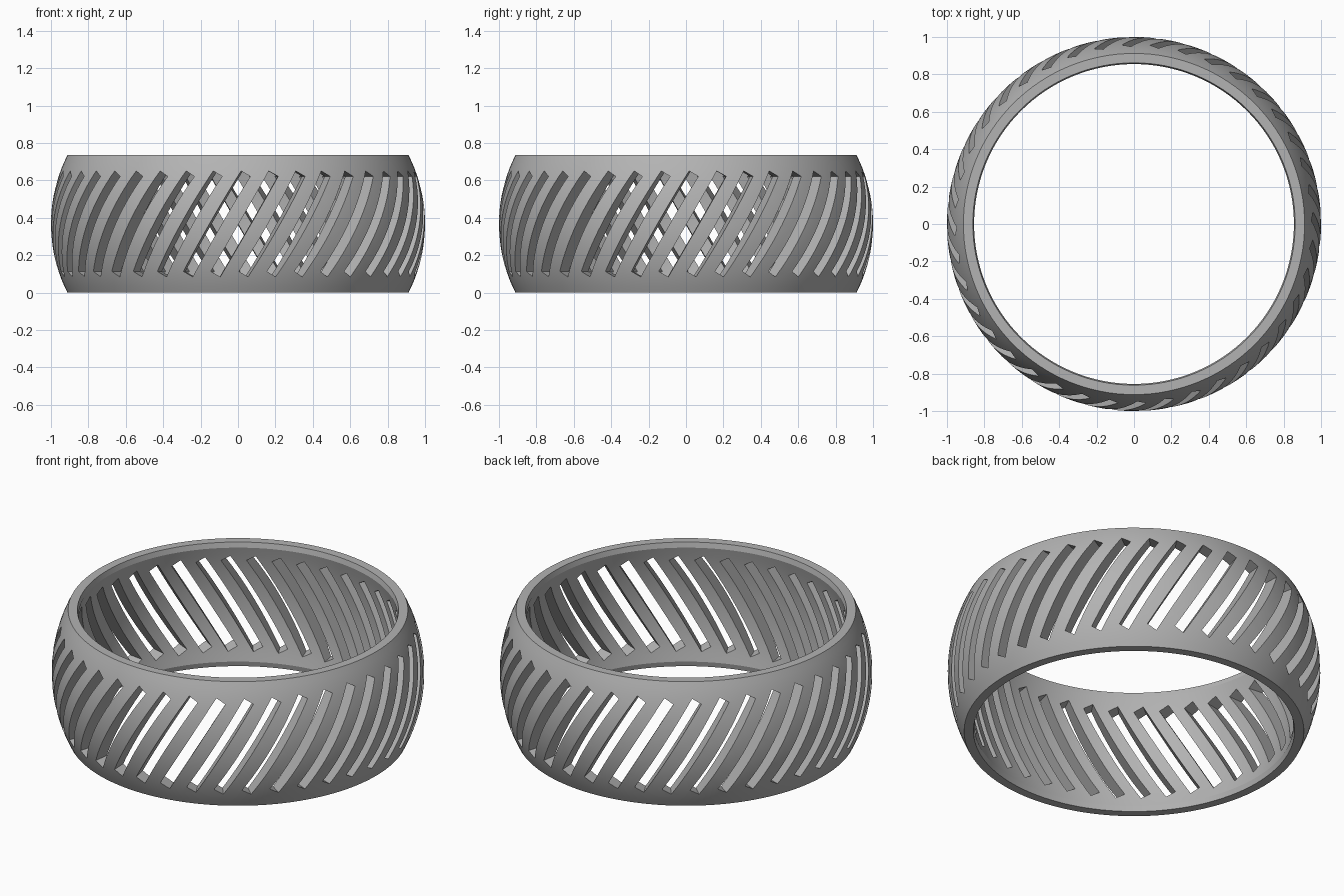
import bpy, bmesh, math
from mathutils import Matrix, Vector

HEIGHT = 0.735
MID = HEIGHT / 2
SEGMENTS = 128
SLOTS = 40

cube = bpy.data.objects.get("Cube")
if cube:
    bpy.data.objects.remove(cube, do_unlink=True)

grey = bpy.data.materials.new("plain grey")
grey.use_nodes = True
colour = (0.45, 0.45, 0.45, 1)
grey.diffuse_color = colour
grey.node_tree.nodes["Principled BSDF"].inputs["Base Color"].default_value = colour


def bow(r_end, r_mid, z_end, steps):
    """Arc of (radius, z) points, bulging outward at mid height."""
    half, rise = MID - z_end, r_mid - r_end
    radius = (half * half + rise * rise) / (2 * rise)
    limit = math.asin(half / radius)
    angles = [limit * (2 * i / steps - 1) for i in range(steps + 1)]
    return [(r_mid - radius + radius * math.cos(a), MID + radius * math.sin(a))
            for a in angles]


def make_object(name, bm):
    bmesh.ops.recalc_face_normals(bm, faces=bm.faces)
    mesh = bpy.data.meshes.new(name)
    bm.to_mesh(mesh)
    bm.free()
    mesh.materials.append(grey)
    obj = bpy.data.objects.new(name, mesh)
    bpy.context.collection.objects.link(obj)
    return obj


# Barrel-shaped ring: bowed outside, bowed inside between two narrow lips
profile = bow(0.912, 1.0, 0, 20)
profile += [(0.862, HEIGHT)]
profile += reversed(bow(0.855, 0.898, 0.03, 14))
profile += [(0.862, 0)]

bm = bmesh.new()
rings = []
for i in range(SEGMENTS):
    a = math.tau * i / SEGMENTS
    rings.append([bm.verts.new((r * math.cos(a), r * math.sin(a), z))
                  for r, z in profile])
for i, ring in enumerate(rings):
    after = rings[(i + 1) % SEGMENTS]
    for j in range(len(profile)):
        k = (j + 1) % len(profile)
        bm.faces.new((ring[j], after[j], after[k], ring[k]))
ring_band = make_object("ring_band", bm)

# Slanted bars, one for each slot
bm = bmesh.new()
for i in range(SLOTS):
    turn = Matrix.Rotation(math.tau * i / SLOTS + 0.037, 4, "Z")
    place = Matrix.Translation(Vector((0, -0.96, MID)))
    slant = Matrix.Rotation(math.radians(30), 4, "Y")
    size = Matrix.Diagonal((0.058, 0.28, 0.62, 1))
    bmesh.ops.create_cube(bm, size=1, matrix=turn @ place @ slant @ size)
slot_cutter = make_object("slot_cutter", bm)
slot_cutter.hide_render = True

# Cut the slots through the wall
cut = ring_band.modifiers.new("slots", "BOOLEAN")
cut.operation = "DIFFERENCE"
cut.solver = "EXACT"
cut.object = slot_cutter
bpy.ops.object.select_all(action="DESELECT")
bpy.context.view_layer.objects.active = ring_band
ring_band.select_set(True)
bpy.ops.object.modifier_apply(modifier=cut.name)
bpy.data.objects.remove(slot_cutter, do_unlink=True)

bpy.ops.object.shade_smooth_by_angle(angle=math.radians(20))
